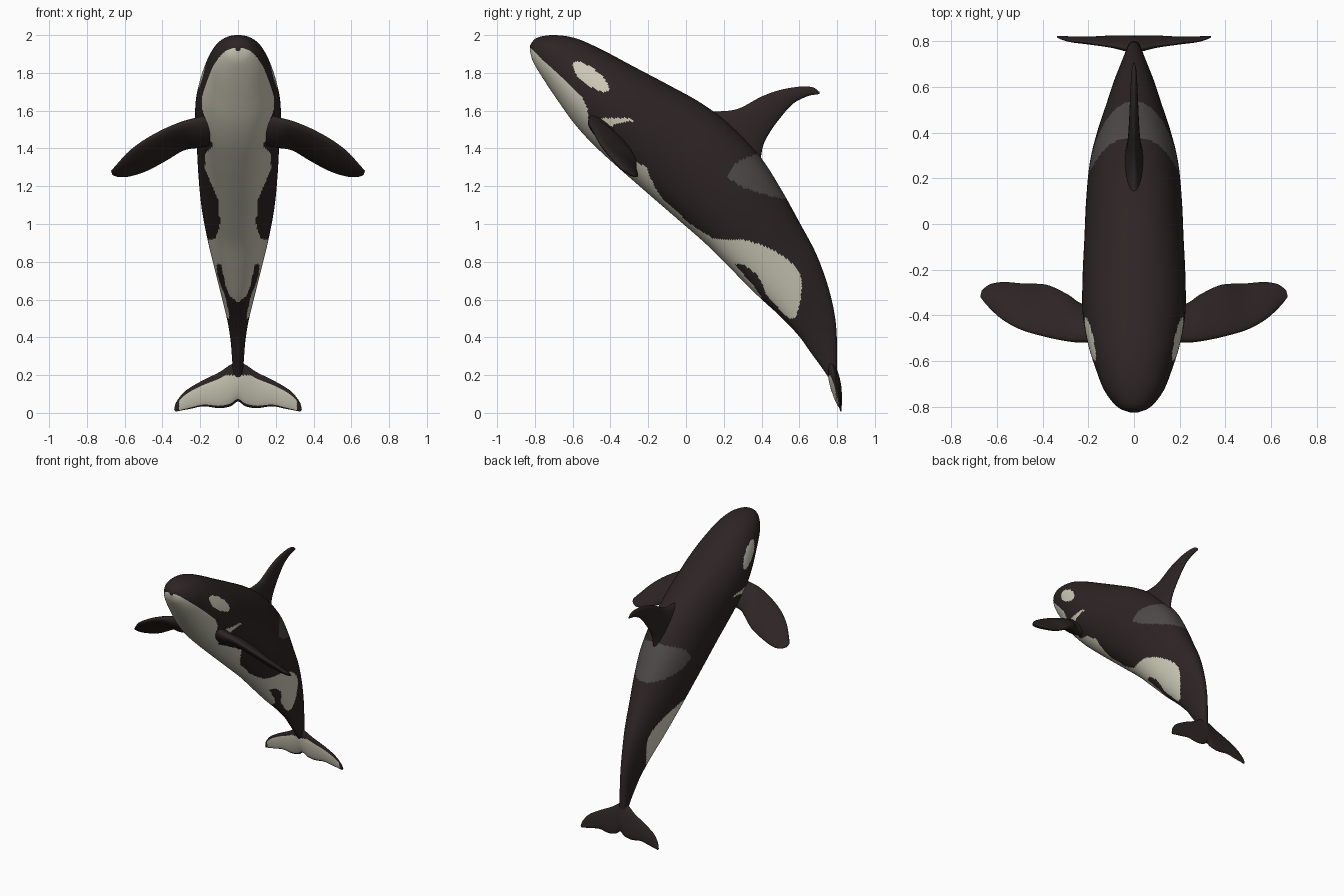
import bpy, bmesh, math
from mathutils import Vector


def material(name, rgb):
    m = bpy.data.materials.new(name)
    m.diffuse_color = (*rgb, 1)
    return m


MATS = [material("dark_skin", (0.027, 0.018, 0.018)),
        material("cream_white", (0.62, 0.60, 0.48)),
        material("saddle_grey", (0.075, 0.068, 0.066))]
DARK, WHITE, GREY = range(3)


def spline(pts, steps, closed=False):
    """Catmull-Rom curve through tuples of any length."""
    n, out = len(pts), []
    get = (lambda i: pts[i % n]) if closed else (lambda i: pts[max(0, min(n - 1, i))])
    for i in range(n if closed else n - 1):
        p = [get(i + k) for k in (-1, 0, 1, 2)]
        for s in range(steps):
            t = s / steps
            out.append(tuple(0.5 * (2 * b + (c - a) * t + (2 * a - 5 * b + 4 * c - d) * t * t
                                    + (3 * b - a - 3 * c + d) * t ** 3)
                             for a, b, c, d in zip(*p)))
    if not closed:
        out.append(tuple(pts[-1]))
    return out


def inside(poly, y, z):
    hit = False
    for (y0, z0), (y1, z1) in zip(poly, poly[1:] + poly[:1]):
        if (z0 > z) != (z1 > z) and y < (y1 - y0) * (z - z0) / (z1 - z0) + y0:
            hit = not hit
    return hit


def loft(name, stations, normal, steps, sides, power=1.0, paint=None):
    """Skin oval sections; a station is edge A xyz, edge B xyz, half thickness."""
    bm = bmesh.new()
    n = Vector(normal).normalized()
    rings = []
    for s in spline(stations, steps):
        a, b, w = Vector(s[:3]), Vector(s[3:6]), max(s[6], 0.001)
        ring = []
        for k in range(sides):
            th = 2 * math.pi * (k + 0.5) / sides
            sn = math.sin(th)
            off = math.copysign(abs(sn) ** power, sn) * w
            ring.append(bm.verts.new(a.lerp(b, (1 - math.cos(th)) / 2) + n * off))
        rings.append(ring)
    for r0, r1 in zip(rings, rings[1:]):
        for k in range(sides):
            j = (k + 1) % sides
            f = bm.faces.new((r0[k], r0[j], r1[j], r1[k]))
            th = 2 * math.pi * (k + 1) / sides
            if paint:
                f.material_index = paint(f.calc_center_median(),
                                         (1 - math.cos(th)) / 2, math.sin(th))
    bm.faces.new(rings[0])
    bm.faces.new(rings[-1])
    bmesh.ops.recalc_face_normals(bm, faces=bm.faces)
    for f in bm.faces:
        f.smooth = True
    me = bpy.data.meshes.new(name)
    bm.to_mesh(me)
    bm.free()
    for m in MATS:
        me.materials.append(m)
    ob = bpy.data.objects.new(name, me)
    bpy.context.collection.objects.link(ob)
    return ob


def mirrored(s):
    return (-s[0], *s[1:3], -s[3], *s[4:])


# Painted patches, outlined in the side view (y, z)
eye_patch = spline([(-.60, 1.85), (-.57, 1.86), (-.51, 1.835), (-.44, 1.78), (-.41, 1.725),
                    (-.425, 1.70), (-.47, 1.71), (-.55, 1.755), (-.59, 1.81)], 4, True)
chin = [(-.86, 1.945), (-.82, 1.93), (-.75, 1.86), (-.63, 1.755), (-.555, 1.68), (-.52, 1.61),
        (-.515, 1.52), (-.5, 1.42), (-.7, 1.3), (-.95, 1.8)]
flank = spline([(0, 1.0), (.1, .935), (.2, .92), (.3, .917), (.42, .88), (.54, .81), (.605, .73),
                (.61, .63), (.585, .52), (.55, .50), (.5, .545), (.43, .62), (.405, .68),
                (.37, .735), (.31, .78), (.26, .785), (.26, .74), (.15, .75)], 4, True)
saddle = [(.21, 1.25), (.24, 1.30), (.29, 1.34), (.37, 1.37), (.42, 1.40), (.6, 1.2),
          (.53, 1.13), (.44, 1.15), (.31, 1.19)]
# Belly stripe: half width by height
belly = [(1.56, .235), (1.50, .20), (1.42, .13), (1.37, .175), (1.29, .175), (1.21, .14),
         (1.13, .105), (1.0, .095), (.92, .12), (.85, .11), (.78, .085), (.68, .07),
         (.62, .045), (.585, 0)]


def paint_body(c, frac, side):
    if inside(eye_patch, c.y, c.z) or inside(chin, c.y, c.z) or inside(flank, c.y, c.z):
        return WHITE
    if inside(saddle, c.y, c.z):
        return GREY
    if frac > 0.5:
        for (z0, x0), (z1, x1) in zip(belly, belly[1:]):
            if z1 <= c.z <= z0:
                if abs(c.x) < x0 + (x1 - x0) * (z0 - c.z) / (z0 - z1):
                    return WHITE
    return DARK


# Body: back y z, belly y z, half width
body = [(-.826, 1.945, -.826, 1.915, .014), (-.79, 1.985, -.81, 1.86, .072),
        (-.70, 2.0, -.76, 1.775, .128), (-.58, 1.982, -.68, 1.655, .168),
        (-.44, 1.92, -.59, 1.53, .203), (-.28, 1.835, -.49, 1.42, .225),
        (-.10, 1.74, -.36, 1.30, .225), (.08, 1.64, -.20, 1.16, .217),
        (.24, 1.52, -.05, 1.03, .21), (.39, 1.36, .11, .89, .195),
        (.50, 1.19, .25, .75, .165), (.60, 1.01, .38, .62, .127),
        (.69, .84, .50, .51, .092), (.755, .66, .595, .41, .06),
        (.79, .50, .66, .32, .041), (.80, .35, .715, .245, .032),
        (.80, .22, .755, .185, .026), (.803, .15, .78, .13, .016)]
loft("body", [(0, a, b, 0, c, d, w) for a, b, c, d, w in body], (1, 0, 0),
     18, 144, 0.88, paint_body)

# Dorsal fin: leading y z, trailing y z, half thickness
fin = [(.05, 1.60, .39, 1.29, .05), (.18, 1.597, .405, 1.40, .036),
       (.28, 1.612, .435, 1.47, .028), (.40, 1.675, .49, 1.55, .022),
       (.50, 1.71, .565, 1.635, .018), (.60, 1.727, .64, 1.675, .014),
       (.67, 1.724, .68, 1.684, .01), (.706, 1.70, .706, 1.688, .003)]
loft("dorsal_fin", [(0, a, b, 0, c, d, w) for a, b, c, d, w in fin], (1, 0, 0), 8, 40)

# Flippers: leading edge, trailing edge, half thickness
flipper = [(.12, -.50, 1.58, .12, -.36, 1.43, .05), (.22, -.515, 1.555, .22, -.355, 1.41, .045),
           (.30, -.51, 1.535, .29, -.31, 1.395, .038), (.40, -.49, 1.495, .38, -.268, 1.34, .033),
           (.50, -.46, 1.44, .48, -.262, 1.285, .028), (.58, -.415, 1.38, .57, -.255, 1.255, .022),
           (.64, -.36, 1.315, .63, -.265, 1.25, .015), (.672, -.32, 1.28, .665, -.29, 1.26, .005)]
loft("left_flipper", flipper, (-.2, -.61, -.77), 8, 40)
loft("right_flipper", [mirrored(s) for s in flipper], (.2, -.61, -.77), 8, 40)


# Tail flukes: one loft from tip to tip, white panel on the underside
def paint_fluke(c, frac, side):
    if side > 0 and 0.17 < frac < 0.91 and abs(c.x) < 0.312 and c.z < 0.2:
        return WHITE
    return DARK


fluke = [(0, .765, .27, 0, .81, .06, .03), (.04, .768, .255, .04, .815, .035, .026),
         (.10, .78, .215, .10, .817, .025, .02), (.20, .792, .165, .18, .815, .035, .014),
         (.28, .80, .115, .25, .817, .022, .01), (.325, .812, .06, .30, .819, .013, .006),
         (.338, .82, .02, .33, .82, .006, .003)]
loft("tail_flukes", [mirrored(s) for s in fluke[:0:-1]] + fluke, (0, -1, -.2), 12, 72,
     1.0, paint_fluke)
